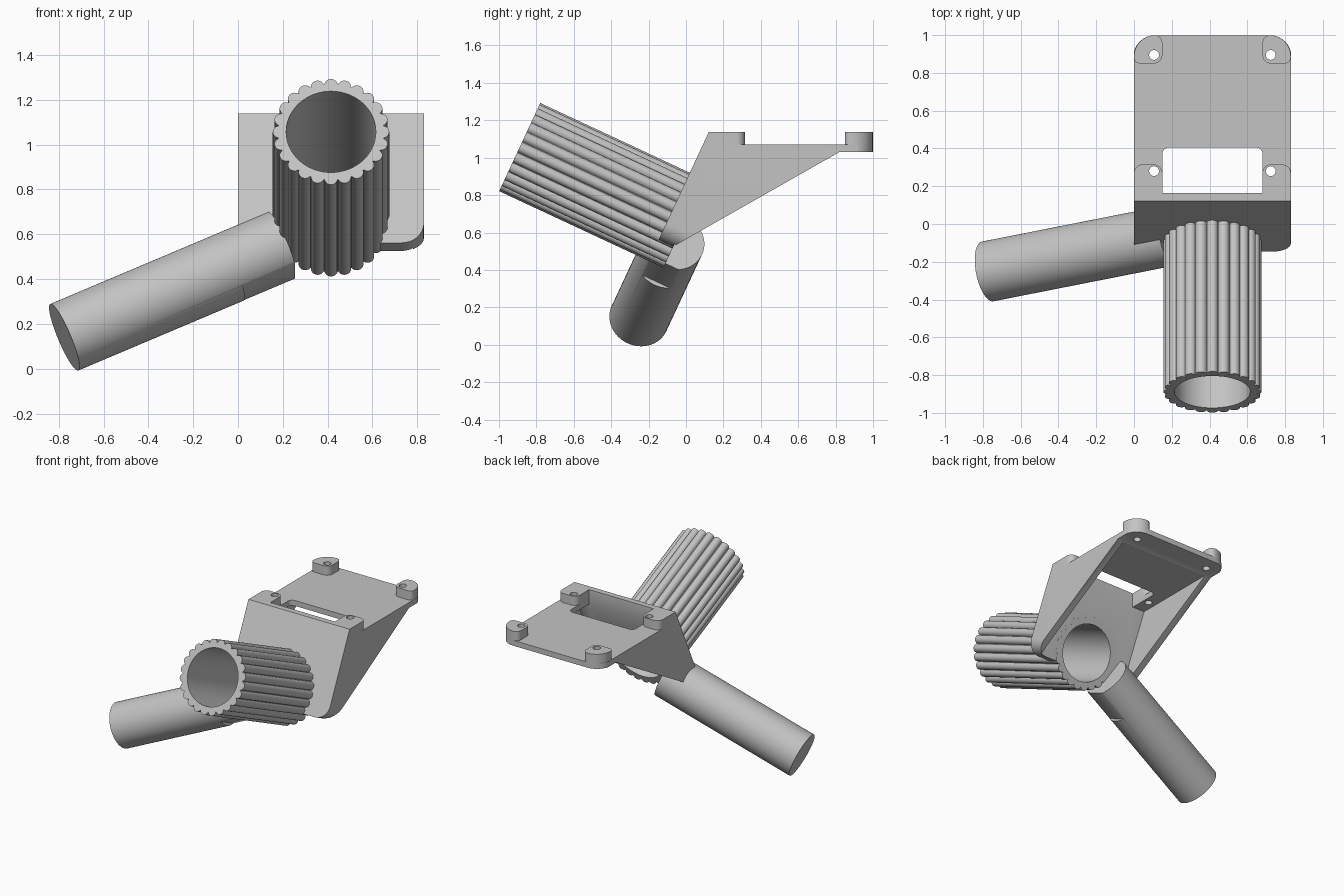
import bpy, bmesh, math
from mathutils import Matrix

if "Cube" in bpy.data.objects:
    bpy.data.objects.remove(bpy.data.objects["Cube"])

TILT = Matrix.Rotation(math.radians(65), 4, 'X')      # frame of the slanted plate
SIDE = Matrix(((0, 0, 1, 0), (1, 0, 0, 0), (0, 1, 0, 0), (0, 0, 0, 1)))  # (y,z) profile, along x
FLAT = Matrix.Identity(4)

grey = bpy.data.materials.new("plain grey")
grey.diffuse_color = (0.55, 0.55, 0.55, 1)
grey.use_nodes = True
grey.node_tree.nodes["Principled BSDF"].inputs["Base Color"].default_value = grey.diffuse_color


def prism(name, pts, z0, z1, mat=FLAT, bevel=0):
    """Extrude a 2D outline from z0 to z1, optionally rounding the end rims."""
    bm = bmesh.new()
    lo = [bm.verts.new((x, y, z0)) for x, y in pts]
    hi = [bm.verts.new((x, y, z1)) for x, y in pts]
    n = len(pts)
    caps = [bm.faces.new(lo[::-1]), bm.faces.new(hi)]
    for i in range(n):
        j = (i + 1) % n
        bm.faces.new((lo[i], lo[j], hi[j], hi[i]))
    if bevel:
        rims = [e for f in caps for e in f.edges]
        bmesh.ops.bevel(bm, geom=rims, offset=bevel, segments=6, profile=0.5, affect='EDGES')
    bmesh.ops.recalc_face_normals(bm, faces=bm.faces[:])
    bm.transform(mat)
    me = bpy.data.meshes.new(name)
    bm.to_mesh(me)
    bm.free()
    ob = bpy.data.objects.new(name, me)
    bpy.context.collection.objects.link(ob)
    return ob


def circle(cx, cy, r, n=64):
    return [(cx + r * math.cos(2 * math.pi * i / n), cy + r * math.sin(2 * math.pi * i / n))
            for i in range(n)]


def rrect(x0, y0, x1, y1, bl=0, br=0, tr=0, tl=0):
    """Rectangle with a radius for each corner."""
    pts = []
    for cx, cy, sx, sy, r, a in ((x0, y0, 1, 1, bl, 180), (x1, y0, -1, 1, br, 270),
                                 (x1, y1, -1, -1, tr, 0), (x0, y1, 1, -1, tl, 90)):
        if r == 0:
            pts.append((cx, cy))
            continue
        for k in range(9):
            t = math.radians(a + k * 11.25)
            pts.append((cx + sx * r + r * math.cos(t), cy + sy * r + r * math.sin(t)))
    return pts


def boolean(ob, cutters, op='DIFFERENCE'):
    for c in cutters:
        m = ob.modifiers.new("cut", 'BOOLEAN')
        m.operation, m.solver, m.object = op, 'EXACT', c
    dg = bpy.context.evaluated_depsgraph_get()
    dg.update()
    me = bpy.data.meshes.new_from_object(ob.evaluated_get(dg))
    ob.modifiers.clear()
    ob.data = me


helpers = []


def cutter(*args):
    ob = prism(*args)
    ob.hide_render = True
    helpers.append(ob)
    return ob


# shared cutters: bore and four screw holes
CX, CU = 0.415, 0.582
bore = cutter("bore_cutter", circle(CX, CU, 0.2, 72), 0.2, 1.4, TILT)
holes = [cutter("screw_cutter", circle(CX + sx * 0.309, y, 0.026, 24), 0.9, 1.3)
         for sx in (-1, 1) for y in (0.28, 0.895)]

# bracket: side profile trimmed to rounded corners, then hollowed
bracket = prism("bracket", [(-0.147, 0.56), (-0.07, 0.524), (0.82, 1.03), (1.0, 1.03), (1.0, 1.07),
                            (0.168, 1.07), (0.168, 1.138), (0.122, 1.138)], -0.05, 0.88, SIDE)
lower = cutter("lower_corner_trim", rrect(0, 0.447, 0.83, 2, 0.1, 0.1), -2, 2, TILT)
plan = cutter("back_corner_trim", rrect(-0.004, -0.6, 0.834, 0.999, 0, 0, 0.114, 0.114), 0, 2)
boolean(bracket, [lower, plan], 'INTERSECT')
inner = cutter("inner_cutter", [(0.167, 1.03), (-0.127, 0.4), (0.815, 0.4), (0.815, 1.03)],
               0.05, 0.78, SIDE)
window = cutter("window_cutter", rrect(0.15, 0.165, 0.68, 0.405, 0, 0, 0.035, 0.035), 0.95, 1.3)
boolean(bracket, [inner, window, bore] + holes)
parts = [bracket]

# mounting posts, left outline mirrored to the right
for label, outline in (("front", rrect(0, 0.162, 0.15, 0.315, 0, 0, 0.045, 0.045)),
                       ("back", rrect(0, 0.85, 0.15, 0.999, 0.03, 0.045, 0.04, 0.11))):
    for side in ("left", "right"):
        pts = outline if side == "left" else [(0.83 - x, y) for x, y in outline]
        post = prism(f"{label}_post_{side}", pts, 1.069, 1.138)
        boolean(post, holes)
        parts.append(post)

# fluted tube: ring of 24 half-round ribs
ribs = []
for i in range(24):
    a = 2 * math.pi * i / 24
    for k in range(9):
        t = a + math.radians(-80 + 20 * k)
        ribs.append((CX + 0.23 * math.cos(a) + 0.03 * math.cos(t),
                     CU + 0.23 * math.sin(a) + 0.03 * math.sin(t)))
tube = prism("fluted_tube", ribs, 0.283, 1.2525, TILT)
boolean(tube, [bore])
parts.append(tube)

# handle: rounded rod in the plate plane, shaved flat on its lower side near the tube
rod = (TILT @ Matrix.Translation((-0.775, 0.021, 0.287))
       @ Matrix.Rotation(math.radians(25), 4, 'Z') @ Matrix.Rotation(math.radians(90), 4, 'Y'))
handle = prism("handle", circle(0, 0, 0.161), 0, 1.07, rod, 0.045)
shave = cutter("shave_cutter", rrect(-0.3, -0.3, 0.3, -0.139), 0.813, 1.3, rod)
boolean(handle, [shave])
parts.append(handle)

for h in helpers:
    bpy.data.objects.remove(h)

# one material and smooth shading with crisp edges
bpy.ops.object.select_all(action='DESELECT')
for ob in parts:
    ob.data.materials.clear()
    ob.data.materials.append(grey)
    ob.select_set(True)
bpy.context.view_layer.objects.active = bracket
bpy.ops.object.shade_smooth_by_angle(angle=math.radians(32))
